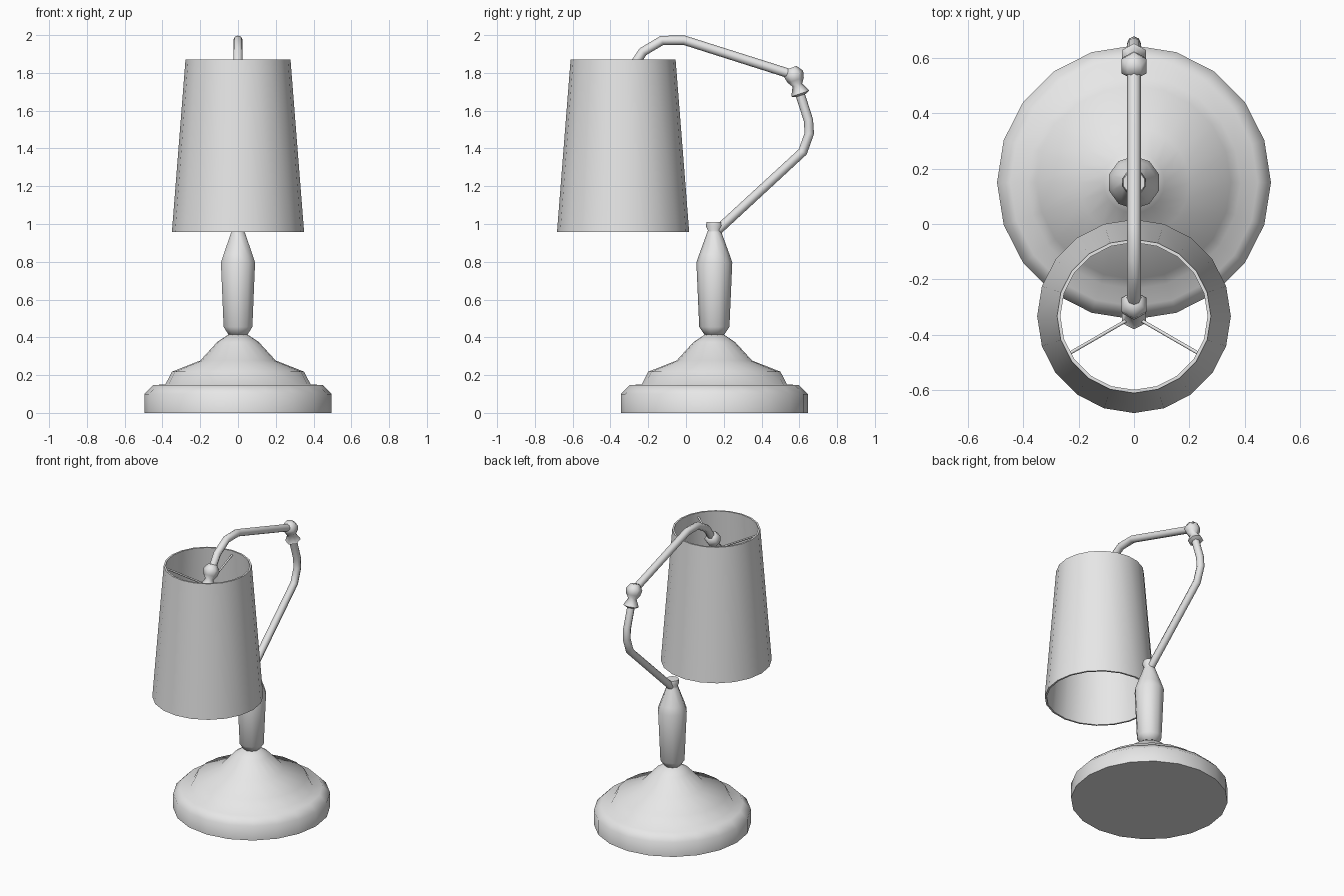
import bpy, bmesh
from math import sin, cos, pi, radians
from mathutils import Vector, Matrix

cube = bpy.data.objects.get("Cube")
if cube:
    bpy.data.objects.remove(cube)

grey = bpy.data.materials.new("light_grey")
grey.use_nodes = True
grey.diffuse_color = (0.8, 0.8, 0.8, 1)
grey.node_tree.nodes["Principled BSDF"].inputs["Base Color"].default_value = (0.8, 0.8, 0.8, 1)


def finish(name, bm, angle=65):
    """Turn a bmesh into a smooth-shaded object."""
    bmesh.ops.recalc_face_normals(bm, faces=bm.faces)
    mesh = bpy.data.meshes.new(name)
    bm.to_mesh(mesh)
    bm.free()
    mesh.materials.append(grey)
    obj = bpy.data.objects.new(name, mesh)
    bpy.context.collection.objects.link(obj)
    bpy.ops.object.select_all(action='DESELECT')
    obj.select_set(True)
    bpy.context.view_layer.objects.active = obj
    bpy.ops.object.shade_smooth_by_angle(angle=radians(angle))
    return obj


def bridge(bm, a, b):
    n = len(a)
    for i in range(n):
        bm.faces.new((a[i], a[(i + 1) % n], b[(i + 1) % n], b[i]))


def lathe(name, profile, sides, origin, axis=(0, 0, 1), closed=False, angle=65):
    """Spin (radius, height) pairs about an axis through origin."""
    turn = Vector((0, 0, 1)).rotation_difference(Vector(axis)).to_matrix().to_4x4()
    place = Matrix.Translation(origin) @ turn
    bm = bmesh.new()
    rings = [[bm.verts.new(place @ Vector((r * sin(2 * pi * i / sides), r * cos(2 * pi * i / sides), h)))
              for i in range(sides)] for r, h in profile]
    for a, b in zip(rings, rings[1:]):
        bridge(bm, a, b)
    if closed:
        bridge(bm, rings[-1], rings[0])
    else:
        bm.faces.new(rings[0])
        bm.faces.new(rings[-1])
    return finish(name, bm, angle)


def tube(name, points, radius, sides=8):
    """Sweep a round section along a path lying in a vertical plane."""
    pts = [Vector(p) for p in points]
    flat = (pts[-1] - pts[0]).cross(Vector((0, 0, 1))).normalized()
    bm = bmesh.new()
    rings = []
    for i, p in enumerate(pts):
        before = (p - pts[max(i - 1, 0)]).normalized()
        after = (pts[min(i + 1, len(pts) - 1)] - p).normalized()
        up = flat.cross((before + after).normalized())
        rings.append([bm.verts.new(p + radius * (flat * cos(2 * pi * k / sides) + up * sin(2 * pi * k / sides)))
                      for k in range(sides)])
    for a, b in zip(rings, rings[1:]):
        bridge(bm, a, b)
    bm.faces.new(rings[0])
    bm.faces.new(rings[-1])
    return finish(name, bm)


STEM_Y = 0.15
SHADE_Y = -0.333

# Stepped round base
lathe("base", [(0.495, 0), (0.495, 0.1), (0.447, 0.148), (0.385, 0.15), (0.35, 0.218),
               (0.2, 0.277), (0.11, 0.375), (0.05, 0.415)], 20, (0, STEM_Y, 0))

# Turned stem with a small knob on top
lathe("stem", [(0.05, 0.41), (0.08, 0.455), (0.095, 0.795), (0.08, 0.84), (0.038, 0.955),
               (0.034, 0.965), (0.045, 0.99), (0.04, 1.01)], 10, (0, STEM_Y, 0))

# Bent arm in two parts
tube("lower_arm", [(0, 0.155, 0.955), (0, 0.618, 1.382), (0, 0.653, 1.48),
                   (0, 0.648, 1.55), (0, 0.603, 1.69)], 0.025)
tube("upper_arm", [(0, 0.567, 1.79), (0, -0.01, 1.973), (0, -0.127, 1.972),
                   (0, -0.228, 1.912), (0, -0.29, 1.82)], 0.025)

# Faceted joints: a ball, a neck and a flared collar
joint = [(0.028, -0.045), (0.053, -0.01), (0.045, 0.025), (0.027, 0.052), (0.05, 0.1), (0.03, 0.11)]
lathe("elbow_joint", joint, 6, (0, 0.573, 1.785), (0, 0.32, -0.95))
lathe("shade_joint", joint, 6, (0, -0.295, 1.815), (0, -0.4, -0.92))

# Open tapered shade with a thin wall
lathe("shade", [(0.35, 0.957), (0.278, 1.87), (0.266, 1.87), (0.338, 0.957)], 20,
      (0, SHADE_Y, 0), closed=True, angle=40)

# Three thin rods holding the shade
for i in range(3):
    a = pi / 2 + i * 2 * pi / 3
    tube("shade_rod_%d" % (i + 1),
         [(0, SHADE_Y, 1.73), (0.268 * cos(a), SHADE_Y + 0.268 * sin(a), 1.84)], 0.006, 6)
